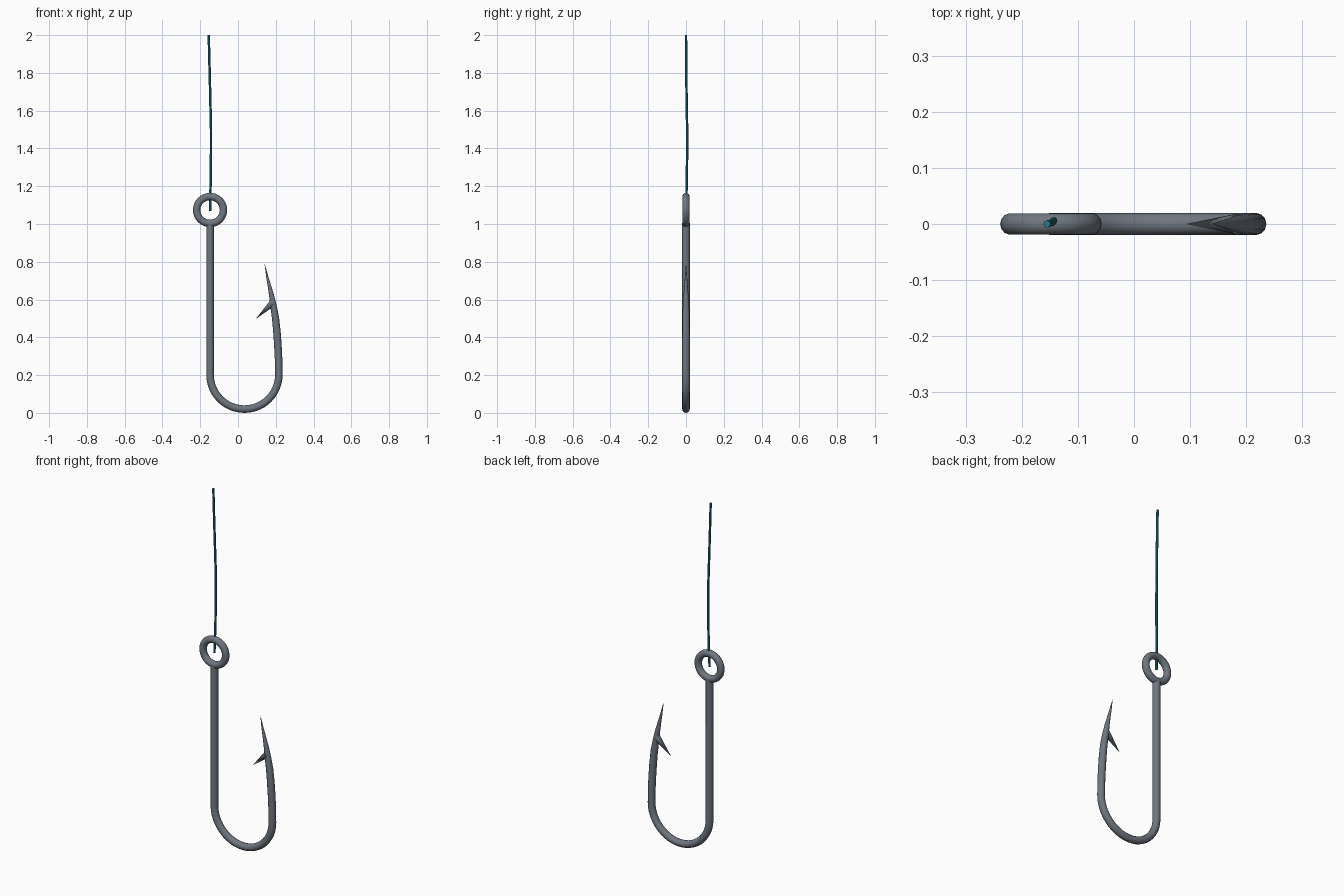
import bpy
import math
from mathutils import Vector

cube = bpy.data.objects.get("Cube")
if cube:
    bpy.data.objects.remove(cube, do_unlink=True)


def material(name, color):
    mat = bpy.data.materials.new(name)
    mat.use_nodes = True
    mat.diffuse_color = (*color, 1)
    bsdf = next(n for n in mat.node_tree.nodes if n.type == "BSDF_PRINCIPLED")
    bsdf.inputs["Base Color"].default_value = (*color, 1)
    return mat


steel = material("blue grey steel", (0.16, 0.185, 0.22))
teal = material("teal line", (0.02, 0.20, 0.26))


def finish(obj, name, mat):
    obj.name = name
    obj.data.materials.clear()
    obj.data.materials.append(mat)
    bpy.ops.object.select_all(action="DESELECT")
    obj.select_set(True)
    bpy.context.view_layer.objects.active = obj
    bpy.ops.object.shade_smooth_by_angle(angle=math.radians(40))


def tube(name, path, radius, mat, resolution=4):
    """Sweep a round section along (point, radius factor) pairs."""
    curve = bpy.data.curves.new(name, "CURVE")
    curve.dimensions = "3D"
    curve.bevel_depth = radius
    curve.bevel_resolution = resolution
    curve.use_fill_caps = True
    spline = curve.splines.new("POLY")
    spline.points.add(len(path) - 1)
    for p, (co, factor) in zip(spline.points, path):
        p.co = (*co, 1)
        p.radius = factor
    obj = bpy.data.objects.new(name, curve)
    bpy.context.collection.objects.link(obj)
    bpy.ops.object.select_all(action="DESELECT")
    obj.select_set(True)
    bpy.context.view_layer.objects.active = obj
    bpy.ops.object.convert(target="MESH")
    finish(bpy.context.view_layer.objects.active, name, mat)


WIRE = 0.02
SHANK_X = -0.148
BEND_X, BEND_Z, BEND_R = 0.034, 0.202, 0.182

# Hook wire: straight shank, half-circle bend, then the tapering point
path = [((SHANK_X, 0, 1.005), 1)]
for i in range(25):
    a = math.pi * (1 + i / 24)
    path.append(((BEND_X + BEND_R * math.cos(a), 0,
                  BEND_Z + BEND_R * math.sin(a)), 1))
for x, z, factor in [(0.215, 0.28, 1), (0.211, 0.36, 1), (0.206, 0.43, 0.99),
                     (0.199, 0.50, 0.95), (0.189, 0.56, 0.85),
                     (0.178, 0.62, 0.66), (0.167, 0.67, 0.47),
                     (0.155, 0.72, 0.29), (0.147, 0.76, 0.14),
                     (0.140, 0.79, 0.02)]:
    path.append(((x, 0, z), factor))
tube("hook_wire", path, WIRE, steel)

# Eye ring at the top of the shank
bpy.ops.mesh.primitive_torus_add(
    major_segments=40, minor_segments=14, major_radius=0.071,
    minor_radius=0.0195, location=(SHANK_X, 0, 1.074),
    rotation=(math.pi / 2, 0, 0))
finish(bpy.context.object, "eye_ring", steel)

# Barb: cone leaning down and inward from the point
base, tip = Vector((0.184, 0, 0.583)), Vector((0.093, 0, 0.496))
axis = tip - base
bpy.ops.mesh.primitive_cone_add(
    vertices=16, radius1=0.0185, radius2=0, depth=axis.length,
    location=(base + tip) / 2,
    rotation=axis.to_track_quat("Z", "Y").to_euler())
finish(bpy.context.object, "barb", steel)

# Fishing line rising from the eye with a slight sway
line = [((-0.148, 0, 1.07), 1), ((-0.145, 0.004, 1.22), 1),
        ((-0.143, 0.006, 1.38), 1), ((-0.143, 0.006, 1.5), 1),
        ((-0.147, 0.003, 1.68), 1), ((-0.151, 0.001, 1.84), 1),
        ((-0.155, 0, 2.0), 1)]
tube("fishing_line", line, 0.0065, teal, 2)
